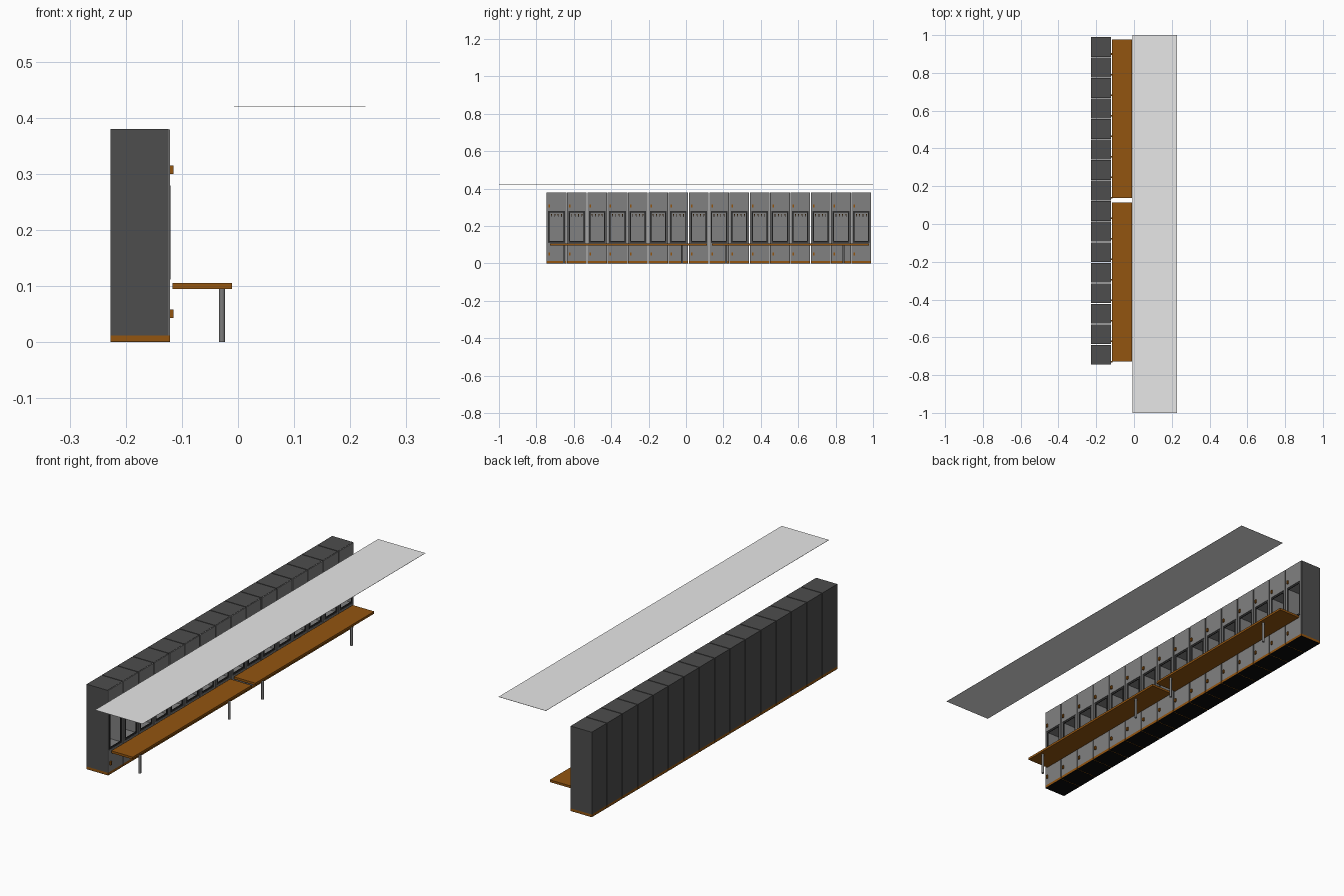
import bpy, bmesh, math

if "Cube" in bpy.data.objects:
    bpy.data.objects.remove(bpy.data.objects["Cube"])

def material(name, rgb):
    m = bpy.data.materials.new(name)
    m.diffuse_color = (*rgb, 1)
    m.use_nodes = True
    m.node_tree.nodes["Principled BSDF"].inputs["Base Color"].default_value = m.diffuse_color
    return m

DARK = material("dark grey steel", (0.075, 0.075, 0.075))
GREY = material("mid grey door", (0.22, 0.22, 0.22))
TRIM = material("charcoal trim", (0.03, 0.03, 0.03))
WOOD = material("brown wood", (0.29, 0.09, 0.005))
BLACK = material("black underside", (0.003, 0.003, 0.003))
METAL = material("leg metal", (0.2, 0.2, 0.2))
LIGHT = material("light grey panel", (0.8, 0.8, 0.8))

def part(name, mat, boxes):
    """One object made of boxes given as (x0, x1, y0, y1, z0, z1)."""
    bm = bmesh.new()
    for x0, x1, y0, y1, z0, z1 in boxes:
        vs = bmesh.ops.create_cube(bm, size=1)["verts"]
        for v in vs:
            v.co = (x1 if v.co.x > 0 else x0, y1 if v.co.y > 0 else y0,
                    z1 if v.co.z > 0 else z0)
    me = bpy.data.meshes.new(name)
    bm.to_mesh(me)
    bm.free()
    me.materials.append(mat)
    ob = bpy.data.objects.new(name, me)
    bpy.context.collection.objects.link(ob)
    return ob

# locker dimensions
COUNT, Y0, Y1, W = 16, -0.745, 0.99, 0.105
PITCH = (Y1 - Y0 - W) / (COUNT - 1)
XB, XF = -0.227, -0.121          # back and front
XD = XF - 0.003                  # back of the door plates
XR = XB + 0.014                  # back of the recess
ZT = 0.38
R0, R1, RW = 0.112, 0.279, 0.0445  # recess bottom, top, half width

for i in range(COUNT):
    a = Y0 + i * PITCH
    b, c = a + W, a + W / 2
    n = f"{i + 1:02d}"
    # carcass around the open middle bay
    part("locker_body_" + n, DARK, [
        (XB, XD, a, b, R1, ZT), (XB, XD, a, b, 0.012, R0),
        (XB, XR, a, b, R0, R1),
        (XR, XD, a, c - RW, R0, R1), (XR, XD, c + RW, b, R0, R1)])
    # grey fronts: top door, bottom door, side strips
    part("locker_front_" + n, GREY, [
        (XD, XF, a + .001, b - .001, R1 + .002, ZT - .001),
        (XD, XF, a + .001, b - .001, 0.012, R0 - .002),
        (XD, XF, a + .001, c - RW, R0 - .002, R1 + .002),
        (XD, XF, c + RW, b - .001, R0 - .002, R1 + .002)])
    # lining of the open bay
    part("bay_lining_" + n, GREY, [
        (XR, XR + .001, c - RW, c + RW, R0, R1),
        (XR, XD, c - RW, c - RW + .001, R0, R1),
        (XR, XD, c + RW - .001, c + RW, R0, R1),
        (XR, XD, c - RW, c + RW, R0, R0 + .001),
        (XR, XD, c - RW, c + RW, R1 - .001, R1)])
    # dark frame round the bay
    t = 0.008
    part("bay_frame_" + n, TRIM, [
        (XD, XF + .0005, c - RW, c - RW + t, R0, R1),
        (XD, XF + .0005, c + RW - t, c + RW, R0, R1),
        (XD, XF + .0005, c - RW + t, c + RW - t, R0, R0 + t),
        (XD, XF + .0005, c - RW + t, c + RW - t, R1 - t, R1)])
    # coat hooks
    ys = [c + k * 0.009 for k in (-3, -1, 1, 3)]
    part("hook_knobs_" + n, WOOD, [
        (XR, XR + .012, y - .0025, y + .0025, .257, .264) for y in ys])
    part("hook_stems_" + n, TRIM, [
        (XR, XR + .008, y - .0015, y + .0015, .248, .257) for y in ys])
    # door handles
    part("door_handles_" + n, WOOD, [
        (XF, XF + .006, a + .011, a + .019, z, z + .015) for z in (.300, .043)])
    # wooden plinth and black underside
    part("plinth_" + n, WOOD, [(XB, XF, a, b, 0.001, 0.012)])
    part("underside_" + n, BLACK, [(XB, XF, a, b, 0, 0.001)])

# bench planks
for n, (p, q) in {"near": (-0.728, 0.113), "far": (0.138, 0.978)}.items():
    part("bench_plank_" + n, WOOD, [(-0.117, -0.011, p, q, 0.095, 0.105)])

# round bench legs
for i, y in enumerate((-0.652, -0.021, 0.214, 0.843)):
    bpy.ops.mesh.primitive_cylinder_add(vertices=24, radius=0.0055, depth=0.095,
                                        location=(-0.0285, y, 0.0475))
    leg = bpy.context.object
    leg.name = f"bench_leg_{i + 1}"
    leg.data.materials.append(METAL)
    bpy.ops.object.shade_smooth_by_angle(angle=math.radians(40))

# thin overhead panel
part("overhead_panel", LIGHT, [(-0.007, 0.227, -1, 1, 0.420, 0.421)])
